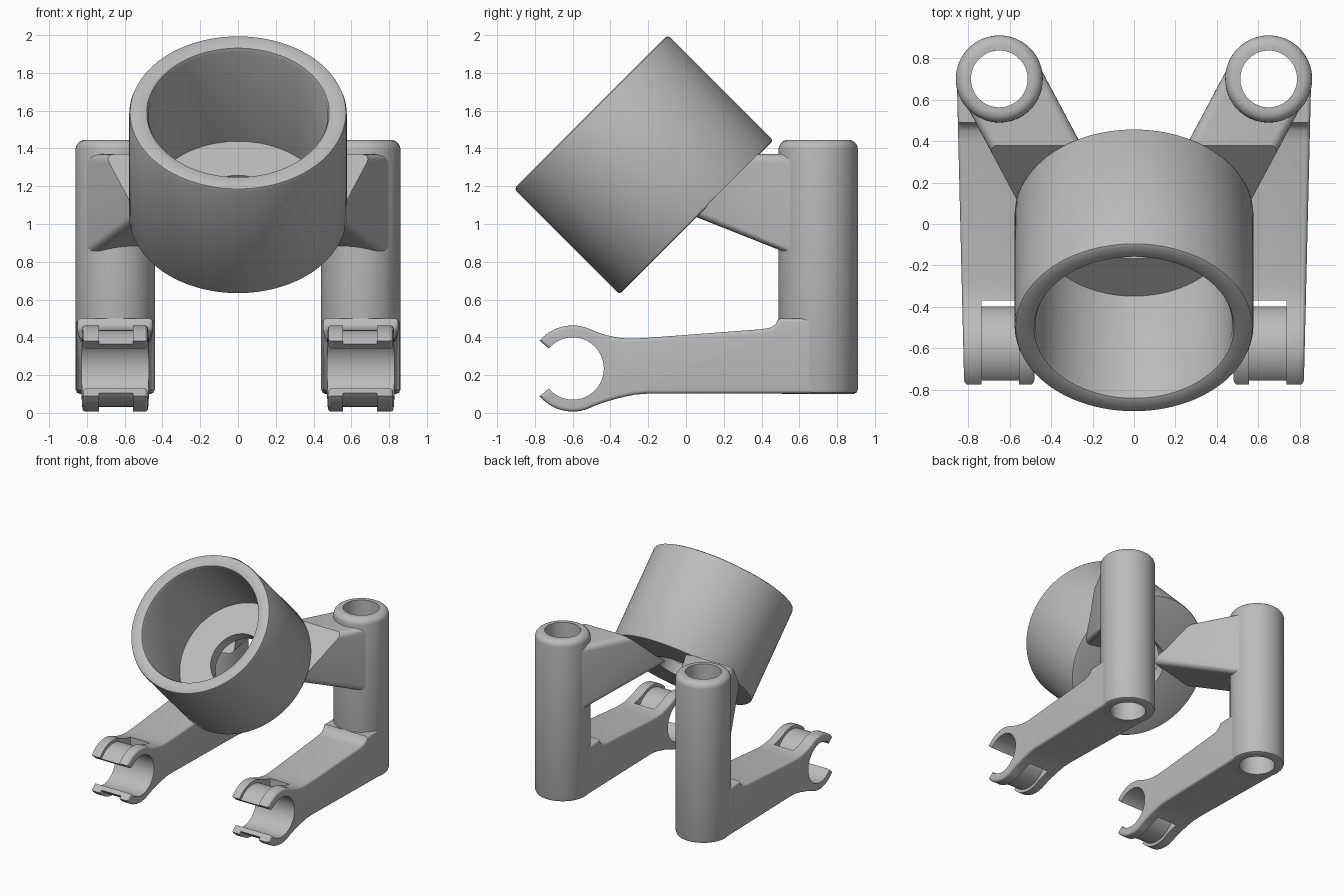
import bpy, bmesh, math
from mathutils import Matrix, Vector

if "Cube" in bpy.data.objects:
    bpy.data.objects.remove(bpy.data.objects["Cube"], do_unlink=True)

grey = bpy.data.materials.new("matte grey")
grey.use_nodes = True
grey.diffuse_color = (0.5, 0.5, 0.5, 1)
grey.node_tree.nodes["Principled BSDF"].inputs["Base Color"].default_value = (0.5, 0.5, 0.5, 1)

POST_X, POST_Y, BORE = 0.65, 0.7, 0.137
CLIP = (-0.6, 0.235)


def arc(r, start, end, n, centre=CLIP):
    """Points on an arc, angles in degrees."""
    angles = [math.radians(start + (end - start) * i / n) for i in range(n + 1)]
    return [(centre[0] + r * math.cos(a), centre[1] + r * math.sin(a)) for a in angles]


def make_object(name, bm):
    bmesh.ops.recalc_face_normals(bm, faces=bm.faces)
    mesh = bpy.data.meshes.new(name)
    bm.to_mesh(mesh)
    bm.free()
    mesh.materials.append(grey)
    ob = bpy.data.objects.new(name, mesh)
    bpy.context.collection.objects.link(ob)
    return ob


def activate(ob):
    bpy.ops.object.select_all(action='DESELECT')
    ob.select_set(True)
    bpy.context.view_layer.objects.active = ob


def lathe(profile, steps=96):
    """Revolve a closed (radius, height) outline about z."""
    bm = bmesh.new()
    verts = [bm.verts.new((r, 0, h)) for r, h in profile]
    edges = [bm.edges.new((verts[i - 1], verts[i])) for i in range(len(verts))]
    bmesh.ops.spin(bm, geom=verts + edges, cent=(0, 0, 0), axis=(0, 0, 1),
                   angle=math.tau, steps=steps, use_merge=True)
    bmesh.ops.remove_doubles(bm, verts=bm.verts, dist=1e-5)
    return bm


def extrude(profile, half, bevel=0, keep_sharp=lambda v: False):
    """Extrude a (y, z) outline across x and round its side edges."""
    bm = bmesh.new()
    face = bm.faces.new([bm.verts.new((-half, y, z)) for y, z in profile])
    new = bmesh.ops.extrude_face_region(bm, geom=[face])["geom"]
    bmesh.ops.translate(bm, vec=(2 * half, 0, 0),
                        verts=[g for g in new if isinstance(g, bmesh.types.BMVert)])
    if bevel:
        rim = [e for e in bm.edges
               if abs(e.verts[0].co.x - e.verts[1].co.x) < 1e-6
               and not all(keep_sharp(v) for v in e.verts)]
        bmesh.ops.bevel(bm, geom=rim, offset=bevel, segments=5, profile=0.5,
                        affect='EDGES', clamp_overlap=True)
    return bm


def cut(ob, cutter):
    cutter.hide_render = True
    mod = ob.modifiers.new("cut", 'BOOLEAN')
    mod.operation, mod.solver, mod.object = 'DIFFERENCE', 'EXACT', cutter
    activate(ob)
    bpy.ops.object.modifier_apply(modifier=mod.name)


def finish(ob, mirrored=True):
    activate(ob)
    if mirrored:
        mod = ob.modifiers.new("mirror", 'MIRROR')
        mod.use_mirror_merge = False
        bpy.ops.object.modifier_apply(modifier=mod.name)
    bpy.ops.object.shade_smooth_by_angle(angle=math.radians(32))


# Tilted cup with a holed floor and rounded rim
cup_profile = [(0.22, 0), (0.56, 0), (0.571, 0.004), (0.576, 0.015),
               (0.576, 0.77), (0.571, 0.784), (0.558, 0.79),
               (0.498, 0.79), (0.483, 0.784), (0.475, 0.765),
               (0.475, 0.095), (0.22, 0.095)]
bm = lathe(cup_profile, 128)
bm.transform(Matrix.Translation((0, 0.055, 1.035)) @ Matrix.Rotation(math.radians(45), 4, 'X'))
finish(make_object("cup", bm), False)

# Upright tubes
post_profile = ([(BORE, 0.1), (0.185, 0.1), (0.203, 0.107), (0.21, 0.125)]
                + arc(0.05, 0, 90, 6, (0.16, 1.395)) + [(BORE, 1.445)])
bm = lathe(post_profile, 64)
bm.transform(Matrix.Translation((POST_X, POST_Y, 0)))
finish(make_object("post", bm))

# Cutter for the tube bore
bm = bmesh.new()
bmesh.ops.create_cone(bm, cap_ends=True, segments=64, radius1=BORE, radius2=BORE, depth=4,
                      matrix=Matrix.Translation((POST_X, POST_Y, 0)))
bore_cutter = make_object("bore_cutter", bm)

# Lower arms ending in open clips
arm_profile = (arc(0.228, 140, 60, 14)
               + [(-0.42, 0.411), (-0.36, 0.398), (-0.3, 0.393), (-0.22, 0.396),
                  (0.4, 0.443), (0.45, 0.452), (0.475, 0.47), (0.49, 0.5), (POST_Y, 0.5),
                  (POST_Y, 0.102), (-0.2, 0.102), (-0.27, 0.097), (-0.35, 0.08), (-0.42, 0.06)]
               + arc(0.228, -60, -140, 14) + arc(0.165, -140, 140, 40))


def in_clip_bore(v):
    return math.hypot(v.co.y - CLIP[0], v.co.z - CLIP[1]) < 0.17


bm = extrude(arm_profile, 0.205, 0.04, in_clip_bore)
for v in bm.verts:
    v.co.x = POST_X + v.co.x * (1 - 0.17 * (POST_Y - v.co.y) / 1.45)
arm = make_object("arm", bm)

# Strap slot around each clip
slot_profile = [(-0.9, 0.6), (-0.37, 0.6), (-0.37, -0.1), (-0.9, -0.1)] + arc(0.203, -170, 170, 48)
bm = extrude(slot_profile, 0.09)
bmesh.ops.translate(bm, vec=(POST_X - 0.005, 0, 0), verts=bm.verts)
slot_cutter = make_object("slot_cutter", bm)
cut(arm, slot_cutter)
cut(arm, bore_cutter)
finish(arm)

# Brackets from the posts to the underside of the cup
bm = extrude([(0, 0.81), (-1.1, 1.195), (-1.1, 1.37), (0, 1.37)], 0.2, 0.045)
bm.transform(Matrix.Translation((POST_X, POST_Y, 0)) @ Matrix.Rotation(-0.489, 4, 'Z'))
bmesh.ops.bisect_plane(bm, geom=bm.verts[:] + bm.edges[:] + bm.faces[:],
                       plane_co=(0, 0, 0.99), plane_no=Vector((0, -1, 1)).normalized(),
                       clear_outer=True)
bmesh.ops.holes_fill(bm, edges=[e for e in bm.edges if e.is_boundary], sides=0)
bracket = make_object("bracket", bm)
cut(bracket, bore_cutter)
finish(bracket)

for helper in (bore_cutter, slot_cutter):
    bpy.data.objects.remove(helper, do_unlink=True)
